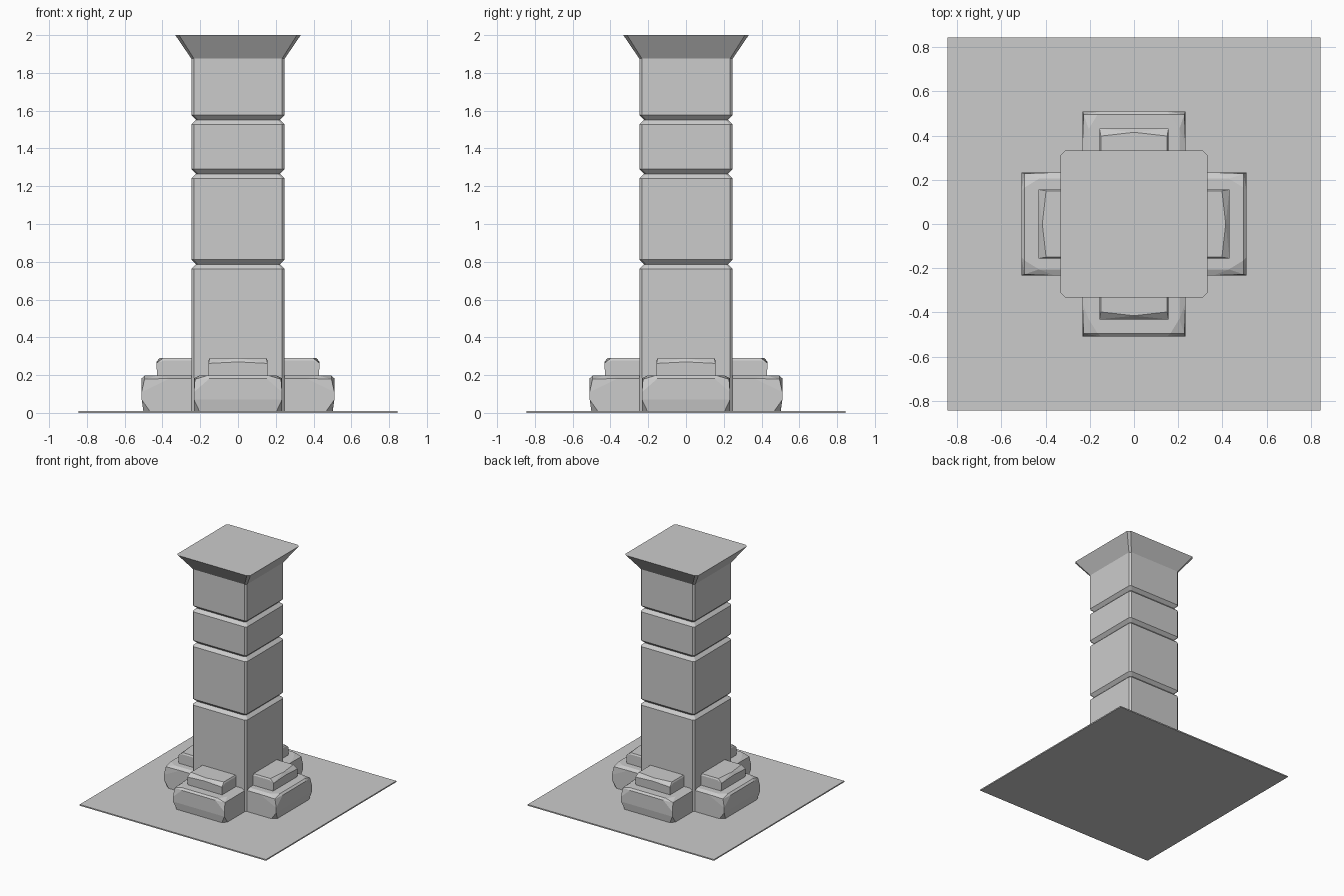
import bpy, bmesh
from math import pi
from mathutils import Matrix

if "Cube" in bpy.data.objects:
    bpy.data.objects.remove(bpy.data.objects["Cube"])


def finish(bm, name):
    bmesh.ops.recalc_face_normals(bm, faces=bm.faces[:])
    mesh = bpy.data.meshes.new(name)
    bm.to_mesh(mesh)
    bm.free()
    obj = bpy.data.objects.new(name, mesh)
    bpy.context.collection.objects.link(obj)
    return obj


def chamfered_column(name, profile):
    """Stack chamfered squares given as (z, half width, corner cut)."""
    bm = bmesh.new()
    rings = []
    for z, h, c in profile:
        k = h - c
        pts = [(h, -k), (h, k), (k, h), (-k, h), (-h, k), (-h, -k), (-k, -h), (k, -h)]
        rings.append([bm.verts.new((x, y, z)) for x, y in pts])
    for a, b in zip(rings, rings[1:]):
        for i in range(8):
            j = (i + 1) % 8
            bm.faces.new((a[i], a[j], b[j], b[i]))
    bm.faces.new(rings[0][::-1])
    bm.faces.new(rings[-1])
    return finish(bm, name)


def stone(name, half_points, angle):
    """Faceted stone: hull of points mirrored in x, turned around the column."""
    bm = bmesh.new()
    for x, y, z in half_points:
        bm.verts.new((x, y, z))
        if x:
            bm.verts.new((-x, y, z))
    bmesh.ops.convex_hull(bm, input=bm.verts[:])
    bmesh.ops.delete(bm, geom=[v for v in bm.verts if not v.link_faces], context='VERTS')
    bmesh.ops.dissolve_limit(bm, angle_limit=0.02, verts=bm.verts[:], edges=bm.edges[:])
    bmesh.ops.transform(bm, matrix=Matrix.Rotation(angle, 4, 'Z'), verts=bm.verts[:])
    return finish(bm, name)


# Thin ground slab
bm = bmesh.new()
bmesh.ops.create_cube(bm, size=1, matrix=Matrix.Translation((0, 0, 0.005))
                      @ Matrix.Diagonal((1.69, 1.69, 0.01, 1)))
finish(bm, "base_slab")

# Square shaft with three V grooves and a flared cap
profile = [(0.0, 0.247, 0.014)]
for z in (0.786, 1.266, 1.551):
    profile += [(z - 0.025, 0.247, 0.014), (z, 0.222, 0.012), (z + 0.025, 0.247, 0.014)]
profile += [(1.875, 0.247, 0.014), (2.0, 0.332, 0.02)]
chamfered_column("pillar", profile)

# Worn stones on each side: a wide lower one and a small upper one
lower = [(0.15, -0.51, 0.183), (0.233, -0.51, 0.11), (0.233, -0.51, 0.07), (0.20, -0.50, 0.0),
         (0.165, -0.495, 0.197), (0.205, -0.43, 0.197), (0.233, -0.36, 0.183),
         (0.205, -0.22, 0.197), (0.233, -0.22, 0.183), (0.233, -0.22, 0.0),
         (0.233, -0.46, 0.0), (0.228, -0.495, 0.178)]
upper = [(0.156, -0.428, 0.19), (0.156, -0.432, 0.262), (0, -0.432, 0.27),
         (0.150, -0.398, 0.29), (0, -0.415, 0.29), (0.156, -0.39, 0.278),
         (0.150, -0.22, 0.29), (0.156, -0.22, 0.278), (0.156, -0.22, 0.19)]
for i, side in enumerate(("front", "right", "back", "left")):
    stone(side + "_lower_stone", lower, i * pi / 2)
    stone(side + "_upper_stone", upper, i * pi / 2)
